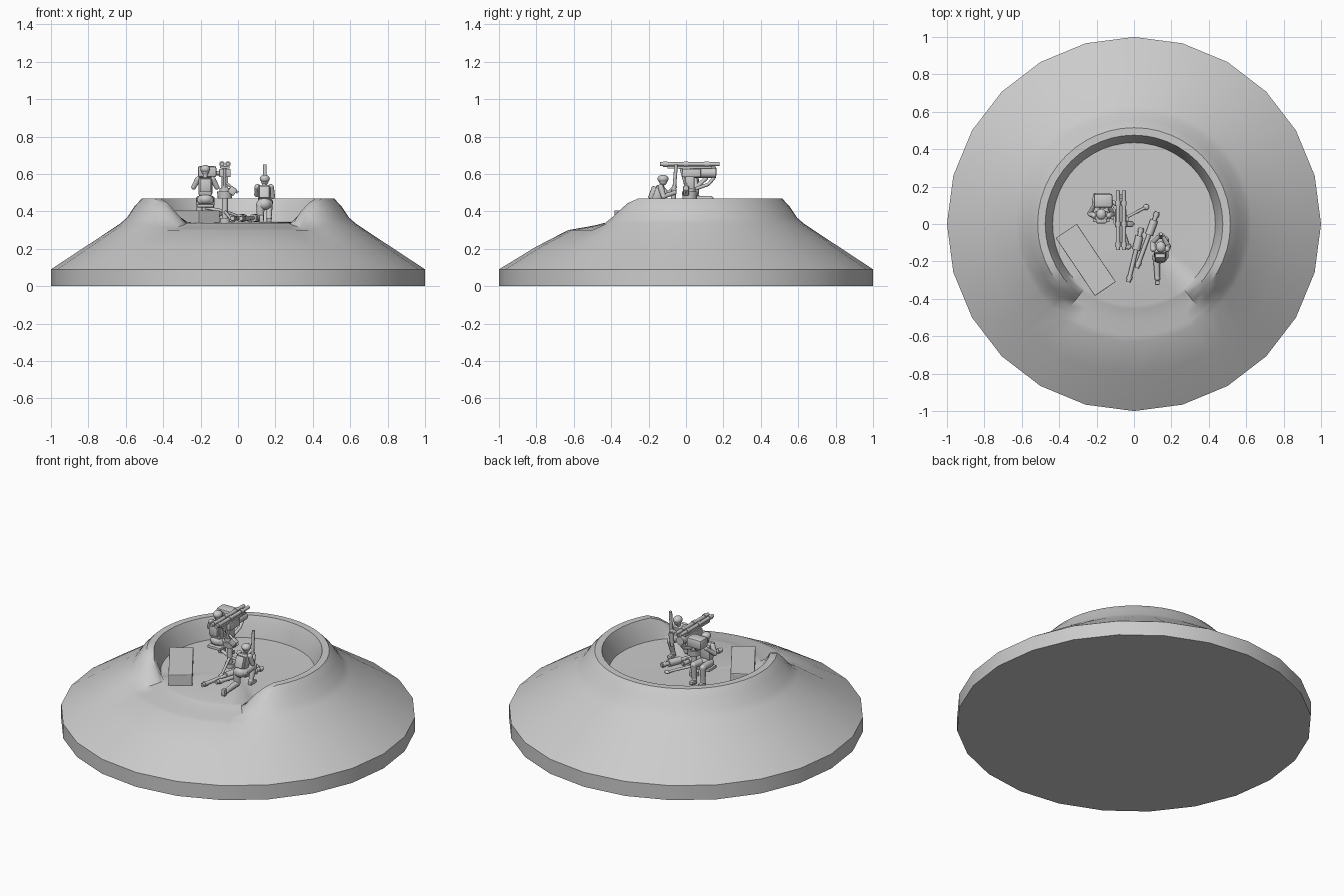
import bpy, bmesh, math
from mathutils import Vector, Matrix

if "Cube" in bpy.data.objects:
    bpy.data.objects.remove(bpy.data.objects["Cube"])

bm = bmesh.new()


def finish(name, smooth=True):
    """Turn everything gathered so far into one named object."""
    global bm
    bmesh.ops.recalc_face_normals(bm, faces=bm.faces)
    me = bpy.data.meshes.new(name)
    bm.to_mesh(me)
    bm.free()
    bm = bmesh.new()
    ob = bpy.data.objects.new(name, me)
    bpy.context.collection.objects.link(ob)
    if smooth:
        for o in bpy.context.selected_objects:
            o.select_set(False)
        ob.select_set(True)
        bpy.context.view_layer.objects.active = ob
        bpy.ops.object.shade_smooth_by_angle(angle=math.radians(40))
    return ob


def rod(a, b, r1, r2=None, n=10):
    a, b = Vector(a), Vector(b)
    d = b - a
    m = Matrix.Translation((a + b) / 2) @ d.to_track_quat('Z', 'Y').to_matrix().to_4x4()
    bmesh.ops.create_cone(bm, cap_ends=True, segments=n, radius1=r1,
                          radius2=r1 if r2 is None else r2, depth=d.length, matrix=m)


def ball(c, s):
    s = Vector((s, s, s)) if isinstance(s, float) else Vector(s)
    bmesh.ops.create_uvsphere(bm, u_segments=12, v_segments=8, radius=1,
                              matrix=Matrix.LocRotScale(Vector(c), None, s))


def box(c, size, rot=(0, 0, 0), bevel=0.0):
    q = Matrix.Rotation(rot[2], 3, 'Z') @ Matrix.Rotation(rot[1], 3, 'Y') @ Matrix.Rotation(rot[0], 3, 'X')
    m = Matrix.LocRotScale(Vector(c), q.to_quaternion(), Vector(size))
    vs = bmesh.ops.create_cube(bm, size=1, matrix=m)['verts']
    if bevel:
        es = list({e for v in vs for e in v.link_edges})
        bmesh.ops.bevel(bm, geom=es, offset=bevel, segments=2, affect='EDGES', profile=0.5)


def limb(pts, r1, r2):
    """Tapered jointed arm or leg."""
    n = len(pts) - 1
    for i in range(n):
        ra, rb = (r1 + (r2 - r1) * k / n for k in (i, i + 1))
        rod(pts[i], pts[i + 1], ra, rb)
        ball(pts[i], ra)
    ball(pts[-1], r2 * 1.1)


# earth mound: (radius, height with bank, height at open front)
PROFILE = [(1, 0, 0), (1, .09, .09), (.8, .222, .212), (.63, .335, .30), (.595, .365, .306),
           (.555, .425, .313), (.515, .468, .32), (.475, .468, .328), (.455, .42, .334), (.435, .345, .339)]
N = 48


def bank(a):
    """1 where the bank stands, 0 in the open front."""
    d = math.degrees(abs((a + math.pi / 2 + math.pi) % (2 * math.pi) - math.pi))
    pts = [(0, 0), (38, 0), (44, .45), (49, .75), (60, 1), (181, 1)]
    for (x0, y0), (x1, y1) in zip(pts, pts[1:]):
        if d <= x1:
            return y0 + (y1 - y0) * (d - x0) / (x1 - x0)
    return 1


rings = []
for r, zb, zf in PROFILE:
    ring = []
    for i in range(N):
        a = 2 * math.pi * i / N
        k = r * (math.cos(math.pi / 24) if i % 2 and r > .7 else 1)
        ring.append(bm.verts.new((k * math.cos(a), k * math.sin(a), zf + (zb - zf) * bank(a))))
    rings.append(ring)
for lo, hi in zip(rings, rings[1:]):
    for i in range(N):
        j = (i + 1) % N
        bm.faces.new((lo[i], lo[j], hi[j], hi[i]))
centre = bm.verts.new((0, 0, .34))
for i in range(N):
    bm.faces.new((rings[-1][i], rings[-1][(i + 1) % N], centre))
bm.faces.new(rings[0][::-1])
finish("earth_mound")

# storage crate
box((-.258, -.192, .37), (.374, .135, .07), (0, 0, math.radians(-56)), .004)
finish("crate", False)

# tripod stand
X = -.07
rod((X, .02, .36), (X, .02, .50), .016)
rod((X, .02, .34), (X, .02, .365), .028)
for foot in ((.065, .09, .35), (-.03, -.12, .35), (-.14, .12, .35)):
    rod((X, .02, .40), foot, .009, .007)
    ball(foot, (.016, .016, .009))
finish("tripod")

# pedestal body and its brackets
rod((X, .02, .47), (X, .02, .505), .038, .042, 16)
rod((X, .02, .505), (X, .02, .525), .03, n=16)
box((X, .02, .555), (.034, .05, .08), bevel=.005)
rod((X, .05, .52), (X, .12, .545), .009)
rod((X, .12, .545), (X, .15, .58), .009)
rod((X, .0, .53), (X, -.03, .64), .007)
box((-.03, .0, .51), (.04, .03, .04), (0, .6, 0), .004)
rod((-.06, 0, .55), (0, 0, .50), .007)
finish("pedestal")

# launcher cradle and paired tubes
box((X, .03, .605), (.062, .10, .045), bevel=.006)
box((X, .02, .635), (.05, .24, .014), bevel=.003)
for x in (-.086, -.054):
    rod((x, -.14, .653), (x, .18, .653), .0105, n=12)
    for y in (-.11, 0, .11):
        rod((x, y - .012, .653), (x, y + .012, .653), .0145, n=12)
rod((X, .04, .605), (X, .16, .605), .026, n=14)
finish("launcher")

# sight housing beside the launcher
box((-.165, .125, .612), (.10, .075, .06), bevel=.012)
rod((-.165, .08, .615), (-.165, .10, .615), .014)
rod((-.12, .12, .605), (-.08, .10, .605), .012)
finish("sight")

# operator seat on a side arm
box((-.175, .05, .43), (.09, .08, .018), bevel=.005)
rod((-.175, .05, .42), (X, .02, .40), .009)
finish("seat")


def head(c):
    ball(c, (.021, .023, .027))
    ball(Vector(c) + Vector((0, -.001, .009)), (.027, .03, .022))


# seated operator, facing the back
ox, oy = -.175, .045
head((ox, oy + .008, .617))
rod((ox, oy, .58), (ox, oy, .60), .012)
box((ox, oy, .532), (.075, .05, .10), bevel=.014)
box((ox, oy - .026, .54), (.058, .03, .07), bevel=.006)
ball((ox, oy, .466), (.042, .034, .03))
for s in (-1, 1):
    limb([(ox + s * .04, oy, .57), (ox + s * .062, oy + .01, .53), (ox + s * .035, oy + .06, .575)], .016, .011)
    limb([(ox + s * .022, oy, .46), (ox + s * .032, oy + .085, .465), (ox + s * .03, oy + .08, .375)], .023, .014)
    box((ox + s * .03, oy + .092, .362), (.024, .05, .02), bevel=.005)
finish("operator")

# kneeling crew member
kx = .14
head((kx + .003, -.122, .565))
rod((kx, -.13, .53), (kx, -.125, .555), .012)
box((kx, -.148, .495), (.068, .05, .09), (-.35, 0, 0), .014)
box((kx, -.178, .50), (.055, .03, .07), (-.35, 0, 0), .006)
ball((kx, -.175, .44), (.04, .036, .034))
limb([(kx + .036, -.135, .53), (kx + .045, -.12, .48), (kx + .012, -.062, .50)], .016, .011)
limb([(kx - .036, -.135, .53), (kx - .04, -.10, .49), (kx, -.06, .53)], .016, .011)
limb([(kx + .022, -.17, .44), (kx + .028, -.085, .45), (kx + .026, -.11, .365)], .024, .014)
box((kx + .026, -.098, .352), (.025, .055, .02), bevel=.005)
limb([(kx - .02, -.18, .435), (kx - .02, -.18, .365), (kx - .015, -.29, .36)], .024, .014)
box((kx - .015, -.315, .36), (.024, .022, .042), bevel=.005)
finish("kneeling_crew")

# upright tube held by the crew member
rod((kx + .004, -.07, .43), (kx + .004, -.053, .65), .0095, n=12)
rod((kx + .004, -.0685, .45), (kx + .004, -.063, .52), .013, n=12)
finish("held_tube")

# spare tubes lying on the floor
for a, b in (((-.03, -.31), (.04, -.02)), ((.015, -.235), (.125, .065))):
    a, b = Vector((*a, .362)), Vector((*b, .366))
    rod(a, b, .0115, n=12)
    for t, h, r in ((.08, .03, .015), (.72, .13, .021), (.95, .03, .015)):
        rod(a.lerp(b, t - h), a.lerp(b, t + h), r, n=12)
finish("spare_tubes")
